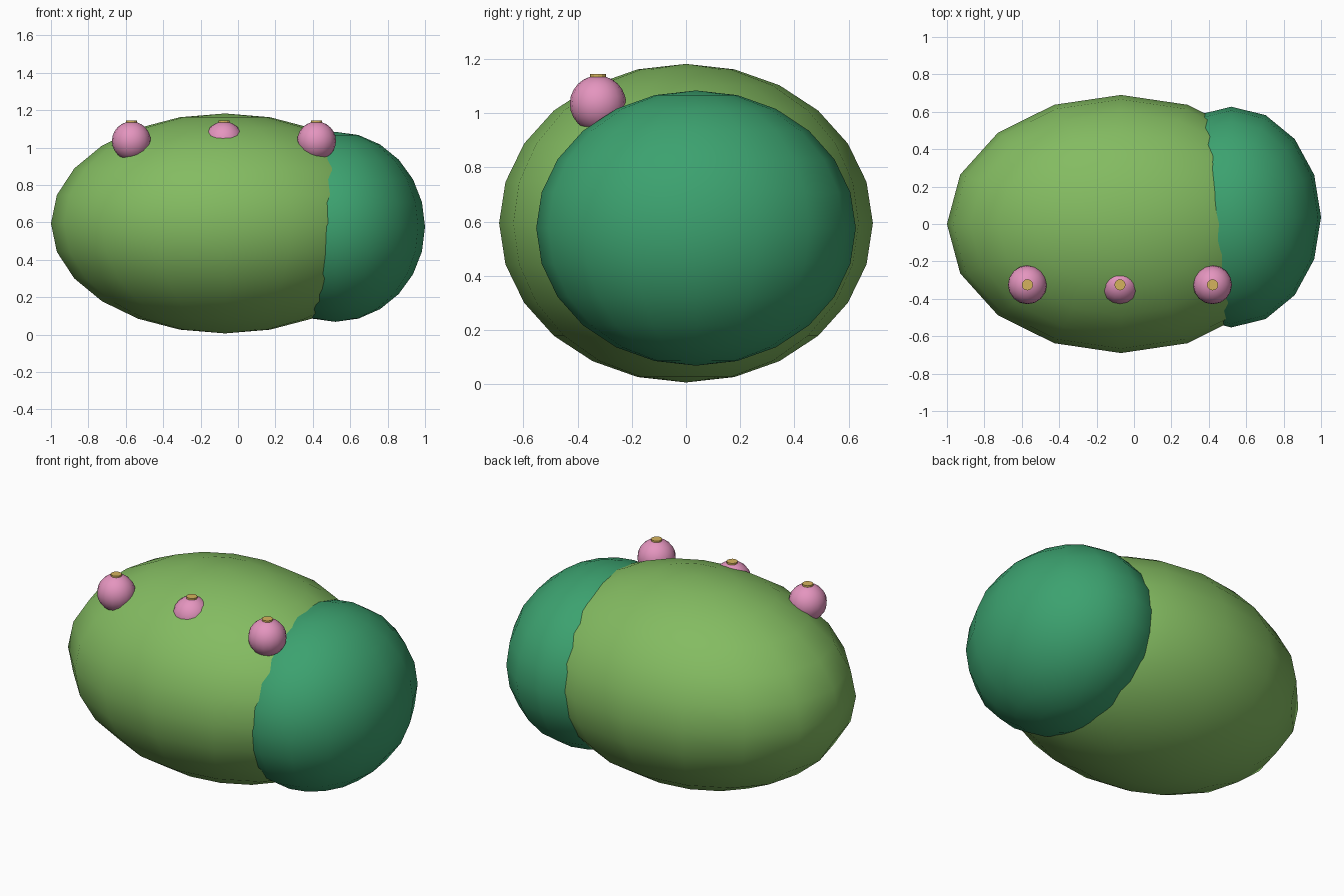
import bpy

if "Cube" in bpy.data.objects:
    bpy.data.objects.remove(bpy.data.objects["Cube"])


def material(name, rgb):
    m = bpy.data.materials.new(name)
    m.diffuse_color = (*rgb, 1)
    m.use_nodes = True
    m.node_tree.nodes["Principled BSDF"].inputs["Base Color"].default_value = m.diffuse_color
    return m


light_green = material("light_green", (0.23, 0.50, 0.12))
dark_green = material("dark_green", (0.045, 0.36, 0.16))
pink = material("pink", (0.78, 0.30, 0.52))
gold = material("gold", (0.66, 0.45, 0.11))


def finish(name, mat):
    ob = bpy.context.object
    ob.name = name
    ob.data.materials.append(mat)
    return ob


def ellipsoid(name, loc, radii, mat, segments=16, rings=12):
    bpy.ops.mesh.primitive_uv_sphere_add(segments=segments, ring_count=rings, radius=1, location=loc)
    ob = finish(name, mat)
    ob.scale = radii
    bpy.ops.object.transform_apply(location=False, rotation=False, scale=True)
    bpy.ops.object.shade_smooth()
    return ob


# Large rounded body and darker head at the right end
ellipsoid("body", (-0.07, 0, 0.594), (0.93, 0.69, 0.588), light_green)
ellipsoid("head", (0.52, 0.037, 0.576), (0.48, 0.59, 0.508), dark_green)

# Row of flower buds, each with a small gold centre on top
for i, x in enumerate((-0.57, -0.075, 0.42), 1):
    ellipsoid(f"bud_{i}", (x, -0.325, 1.035), (0.104, 0.104, 0.104), pink)
    bpy.ops.mesh.primitive_cylinder_add(vertices=12, radius=0.03, depth=0.024,
                                        location=(x, -0.325, 1.132))
    finish(f"bud_centre_{i}", gold)
    bpy.ops.object.shade_smooth_by_angle()
